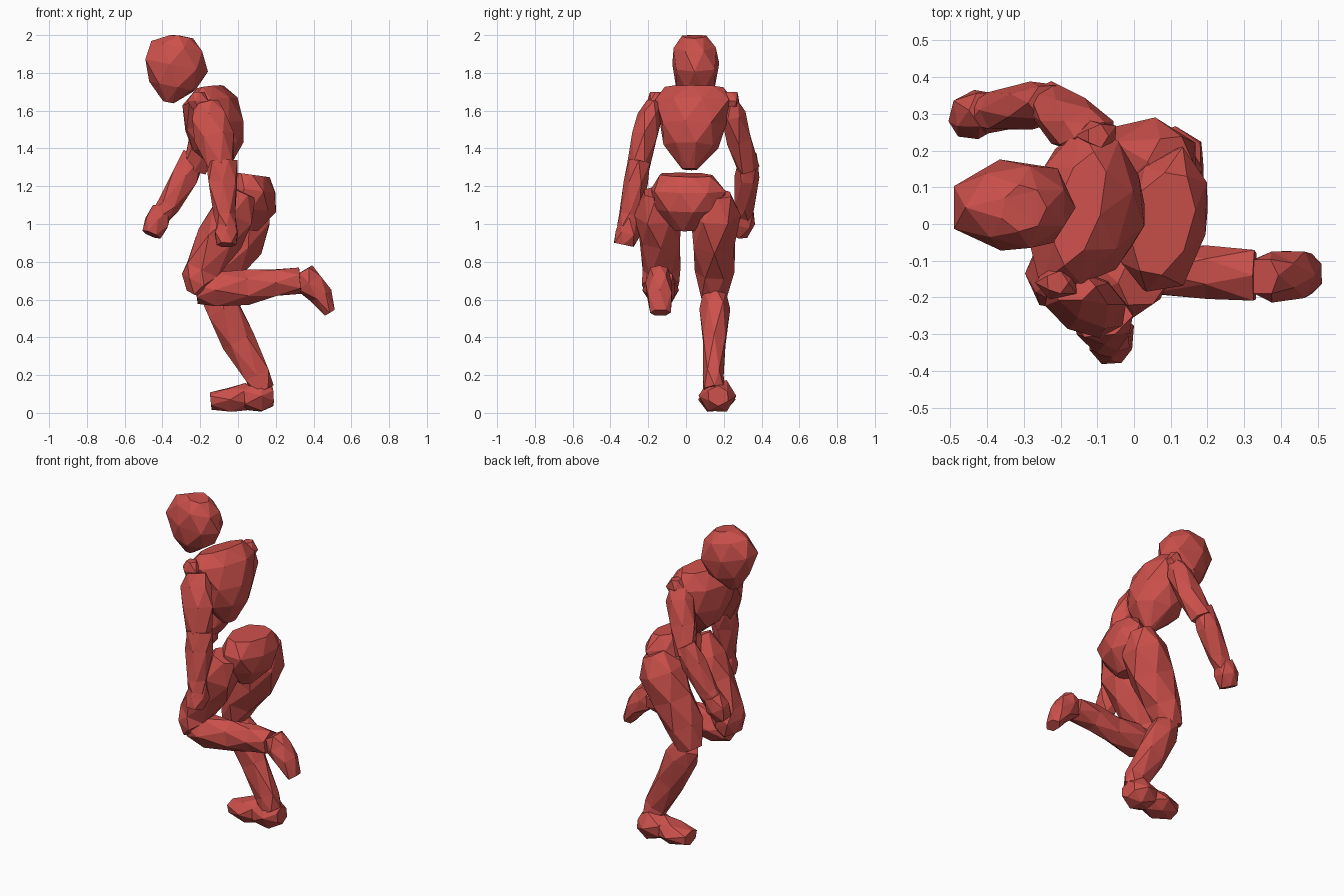
import bpy, bmesh, random
from math import cos, sin, pi
from mathutils import Vector

random.seed(4)
red = bpy.data.materials.new("red")
red.diffuse_color = (0.6, 0.08, 0.07, 1)


def part(name, rings, n=6, yaw=0.0):
    """Faceted loft; each ring is (x, y, z, half depth, half width)."""
    axis = (Vector(rings[-1][:3]) - Vector(rings[0][:3])).normalized()
    v = Vector((sin(yaw), cos(yaw), 0))
    v = (v - axis * v.dot(axis)).normalized()
    u = v.cross(axis)
    bm = bmesh.new()
    loops = []
    for k, (x, y, z, a, b) in enumerate(rings):
        loop = []
        for i in range(n):
            t = 2 * pi * (i + 0.5 * (k % 2)) / n
            r = 1.06 + random.uniform(-0.09, 0.09)
            p = Vector((x, y, z)) + u * a * r * cos(t) + v * b * r * sin(t)
            p.z = min(max(p.z, 0), 2)
            loop.append(bm.verts.new(p))
        loops.append(loop)
    # alternate rings are turned half a step, giving triangular facets
    for k in range(len(loops) - 1):
        A, B = loops[k], loops[k + 1]
        if k % 2:
            A, B = B, A
        for i in range(n):
            j = (i + 1) % n
            bm.faces.new((A[i], A[j], B[i]))
            bm.faces.new((B[i], A[j], B[j]))
    bm.faces.new(loops[0])
    bm.faces.new(loops[-1])
    bmesh.ops.triangulate(bm, faces=[f for f in bm.faces if len(f.verts) > 3])
    bmesh.ops.recalc_face_normals(bm, faces=bm.faces)
    me = bpy.data.meshes.new(name)
    bm.to_mesh(me)
    bm.free()
    me.materials.append(red)
    ob = bpy.data.objects.new(name, me)
    bpy.context.collection.objects.link(ob)


# head, floating above the chest
part("head", [(-.37, .05, 1.645, .03, .03), (-.345, .045, 1.73, .12, .10),
              (-.325, .045, 1.84, .168, .12), (-.315, .045, 1.94, .13, .105),
              (-.30, .045, 1.995, .06, .06)], 7)

# chest and pelvis, separated by an open waist
part("chest", [(-.08, .02, 1.29, .03, .04), (-.11, .03, 1.41, .135, .14),
               (-.13, .035, 1.52, .155, .175), (-.145, .04, 1.65, .135, .215),
               (-.15, .04, 1.725, .06, .15)], 8, 0.25)
part("pelvis", [(.04, 0, .97, .06, .06), (.065, 0, 1.08, .12, .17),
                (.08, 0, 1.18, .12, .19), (.08, 0, 1.26, .08, .15)], 8, 0.25)

# shoulder caps
for side, x, y in (("left", -.21, -.16), ("right", -.10, .24)):
    part(side + "_shoulder", [(x, y, 1.60, .03, .03), (x, y, 1.65, .06, .045),
                              (x, y, 1.70, .03, .03)], 5)

# left arm hanging down
part("left_upper_arm", [(-.17, -.17, 1.64, .06, .04), (-.15, -.19, 1.57, .095, .06),
                        (-.125, -.22, 1.46, .095, .07), (-.09, -.25, 1.31, .07, .055)])
part("left_forearm", [(-.09, -.25, 1.33, .08, .06), (-.08, -.27, 1.22, .08, .06),
                      (-.07, -.30, 1.05, .055, .055), (-.06, -.31, .98, .05, .05)])
part("left_hand", [(-.06, -.30, 1.03, .045, .045), (-.06, -.31, .95, .065, .065),
                   (-.06, -.33, .89, .05, .055)])

# right arm swung forward
part("right_upper_arm", [(-.11, .235, 1.64, .05, .045), (-.125, .25, 1.58, .08, .06),
                         (-.18, .28, 1.45, .08, .07), (-.23, .33, 1.29, .065, .055)])
part("right_forearm", [(-.23, .33, 1.36, .06, .05), (-.28, .325, 1.25, .075, .06),
                       (-.37, .31, 1.10, .06, .055), (-.41, .30, 1.04, .05, .05)])
part("right_hand", [(-.40, .31, 1.08, .05, .05), (-.43, .30, 1.01, .065, .065),
                    (-.46, .28, .945, .05, .05)])

# left leg, knee bent with the foot lifted behind
part("left_thigh", [(.02, -.16, 1.17, .07, .065), (-.03, -.145, 1.05, .125, .115),
                    (-.09, -.135, .92, .12, .115), (-.19, -.135, .76, .09, .095),
                    (-.22, -.135, .70, .08, .10), (-.23, -.13, .63, .05, .07)])
part("left_shin", [(-.22, -.13, .645, .06, .07), (-.12, -.13, .65, .095, .09),
                   (.05, -.13, .665, .09, .07), (.20, -.13, .69, .075, .065),
                   (.33, -.14, .695, .065, .07)])
part("left_foot", [(.35, -.14, .755, .05, .05), (.375, -.14, .69, .08, .065),
                   (.44, -.14, .62, .055, .07), (.485, -.135, .53, .035, .055)])

# right leg, standing
part("right_thigh", [(.10, .17, 1.16, .06, .07), (.06, .155, 1.05, .125, .12),
                     (-.01, .15, .90, .13, .12), (-.09, .15, .75, .11, .095),
                     (-.14, .15, .62, .08, .07)])
part("right_shin", [(-.12, .155, .63, .07, .065), (-.075, .155, .55, .09, .075),
                    (.005, .15, .38, .085, .06), (.10, .145, .20, .07, .055),
                    (.135, .15, .12, .055, .06)])
part("right_heel", [(.185, .17, .09, .05, .055), (.12, .165, .09, .085, .09),
                    (.03, .16, .08, .065, .075)])
part("right_toes", [(.05, .16, .085, .07, .065), (-.04, .165, .07, .065, .09),
                    (-.145, .16, .065, .045, .06)])
